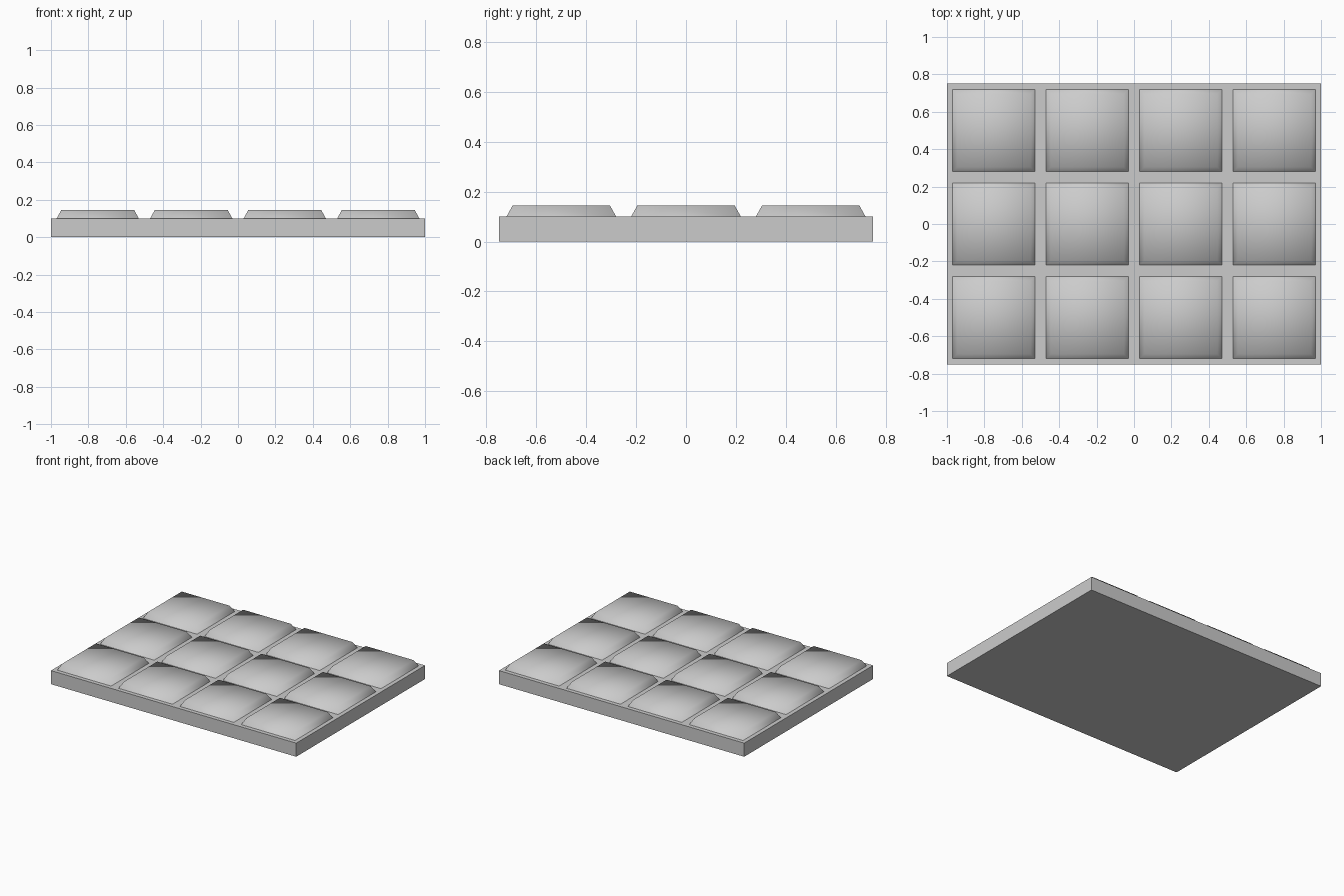
import bpy
import bmesh

PLATE = (2.0, 1.5, 0.1)
TILE_BASE, TILE_TOP, TILE_HEIGHT = 0.44, 0.39, 0.045
PITCH = 0.5

cube = bpy.data.objects.get("Cube")
if cube:
    bpy.data.objects.remove(cube, do_unlink=True)

grey = bpy.data.materials.new("light_grey")
grey.use_nodes = True
grey.diffuse_color = (0.6, 0.6, 0.6, 1)
grey.node_tree.nodes["Principled BSDF"].inputs["Base Color"].default_value = (0.6, 0.6, 0.6, 1)


def make_object(name, mesh, location):
    obj = bpy.data.objects.new(name, mesh)
    obj.location = location
    bpy.context.collection.objects.link(obj)
    return obj


def block_mesh(name, size, smooth=False, top_scale=1.0, open_bottom=False):
    """Box resting on z = 0, with an optional tapered top."""
    bm = bmesh.new()
    bmesh.ops.create_cube(bm, size=1)
    for v in bm.verts:
        scale = top_scale if v.co.z > 0 else 1.0
        v.co.x *= size[0] * scale
        v.co.y *= size[1] * scale
        v.co.z = (v.co.z + 0.5) * size[2]
    bm.normal_update()
    if open_bottom:
        bottom = [f for f in bm.faces if f.normal.z < -0.9]
        bmesh.ops.delete(bm, geom=bottom, context="FACES_ONLY")
    for f in bm.faces:
        f.smooth = smooth
    mesh = bpy.data.meshes.new(name)
    bm.to_mesh(mesh)
    bm.free()
    mesh.materials.append(grey)
    return mesh


# Flat base plate
make_object("base_plate", block_mesh("base_plate", PLATE), (0, 0, 0))

# Softly shaded pillow tiles, four across and three deep
tile = block_mesh("tile", (TILE_BASE, TILE_BASE, TILE_HEIGHT), smooth=True,
                  top_scale=TILE_TOP / TILE_BASE, open_bottom=True)
for row in range(3):
    for col in range(4):
        make_object(f"tile_{row + 1}_{col + 1}", tile,
                    ((col - 1.5) * PITCH, (row - 1) * PITCH, PLATE[2]))
